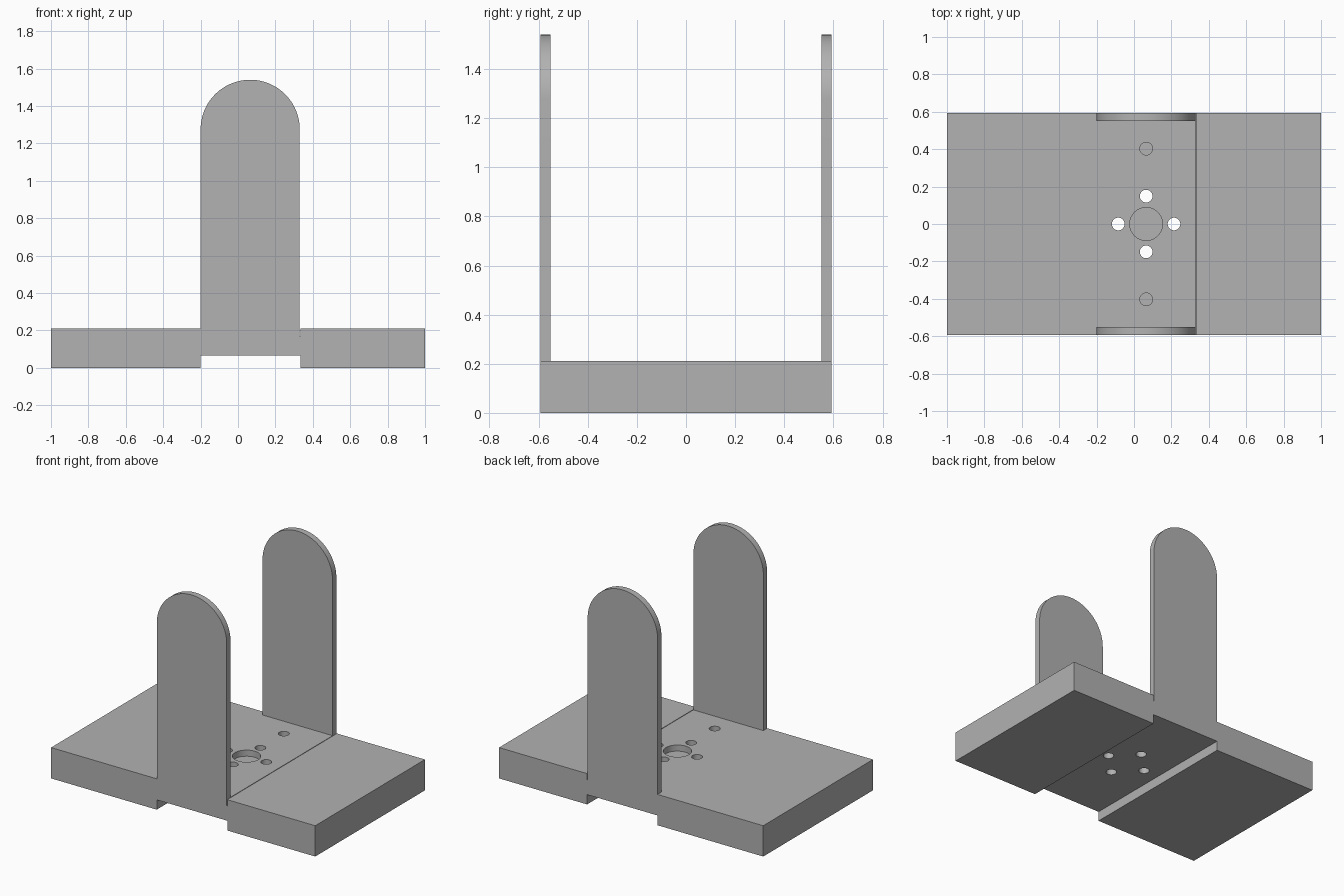
import bpy, bmesh, math
from mathutils import Vector

cube = bpy.data.objects.get("Cube")
if cube:
    bpy.data.objects.remove(cube, do_unlink=True)

HALF_Y = 0.593          # half depth of the whole part
T = 0.042               # sheet thickness of the bracket
LEFT, RIGHT = -0.2, 0.33
MID = (LEFT + RIGHT) / 2
R = (RIGHT - LEFT) / 2
TOP = 0.211             # top of the base
SEAT = TOP - T          # floor of the bracket recess
CHANNEL = 0.067         # ceiling of the underside channel
GAP = 0.004             # clearance beside the bracket
HEIGHT = 1.54

grey = bpy.data.materials.new("plain grey")
grey.use_nodes = True
colour = (0.445, 0.445, 0.445, 1)
grey.diffuse_color = colour
grey.node_tree.nodes["Principled BSDF"].inputs["Base Color"].default_value = colour


def extrude_profile(name, points, y0, y1):
    """Solid made from an x-z outline swept from y0 to y1."""
    bm = bmesh.new()
    face = bm.faces.new([bm.verts.new((x, y0, z)) for x, z in points])
    swept = bmesh.ops.extrude_face_region(bm, geom=[face])
    verts = [v for v in swept["geom"] if isinstance(v, bmesh.types.BMVert)]
    bmesh.ops.translate(bm, verts=verts, vec=Vector((0, y1 - y0, 0)))
    bmesh.ops.recalc_face_normals(bm, faces=bm.faces)
    mesh = bpy.data.meshes.new(name)
    bm.to_mesh(mesh)
    bm.free()
    mesh.materials.append(grey)
    obj = bpy.data.objects.new(name, mesh)
    bpy.context.collection.objects.link(obj)
    return obj


def drill(obj, x, y, radius):
    """Cut a vertical round hole right through an object."""
    bpy.ops.mesh.primitive_cylinder_add(vertices=48, radius=radius, depth=1, location=(x, y, 0.1))
    cutter = bpy.context.object
    cutter.data.materials.append(grey)
    cutter.hide_render = True
    mod = obj.modifiers.new("hole", "BOOLEAN")
    mod.operation = "DIFFERENCE"
    mod.solver = "EXACT"
    mod.object = cutter
    bpy.context.view_layer.objects.active = obj
    bpy.ops.object.modifier_apply(modifier=mod.name)
    bpy.data.objects.remove(cutter, do_unlink=True)


# Base block: recess on top for the bracket, channel underneath
base = extrude_profile("base_block", [
    (-1, 0), (LEFT, 0), (LEFT, CHANNEL), (RIGHT + GAP, CHANNEL), (RIGHT + GAP, 0),
    (1, 0), (1, TOP), (RIGHT + GAP, TOP), (RIGHT + GAP, SEAT),
    (LEFT, SEAT), (LEFT, TOP), (-1, TOP)], -HALF_Y, HALF_Y)

# Bracket floor lying in the recess
floor = extrude_profile("bracket_floor", [
    (LEFT, SEAT), (RIGHT, SEAT), (RIGHT, TOP), (LEFT, TOP)], -HALF_Y + T, HALF_Y - T)

# Round-topped bracket walls
SEGMENTS = 48
arch = [(LEFT, SEAT), (RIGHT, SEAT)]
for i in range(SEGMENTS + 1):
    a = math.pi * i / SEGMENTS
    arch.append((MID + R * math.cos(a), HEIGHT - R + R * math.sin(a)))
walls = [extrude_profile("front_wall", arch, -HALF_Y, -HALF_Y + T),
         extrude_profile("back_wall", arch, HALF_Y - T, HALF_Y)]

# Four screw holes through floor and base
for dx, dy in ((1, 0), (-1, 0), (0, 1), (0, -1)):
    for part in (base, floor):
        drill(part, MID + 0.149 * dx, 0.149 * dy, 0.034)

# Centre hole and two outer holes through the bracket floor only
drill(floor, MID, 0, 0.088)
for side in (-1, 1):
    drill(floor, MID, 0.403 * side, 0.034)

# Smooth the curved surfaces, keep the edges sharp
bpy.ops.object.select_all(action="DESELECT")
for obj in [base, floor] + walls:
    obj.select_set(True)
bpy.context.view_layer.objects.active = base
bpy.ops.object.shade_smooth_by_angle(angle=math.radians(30))
